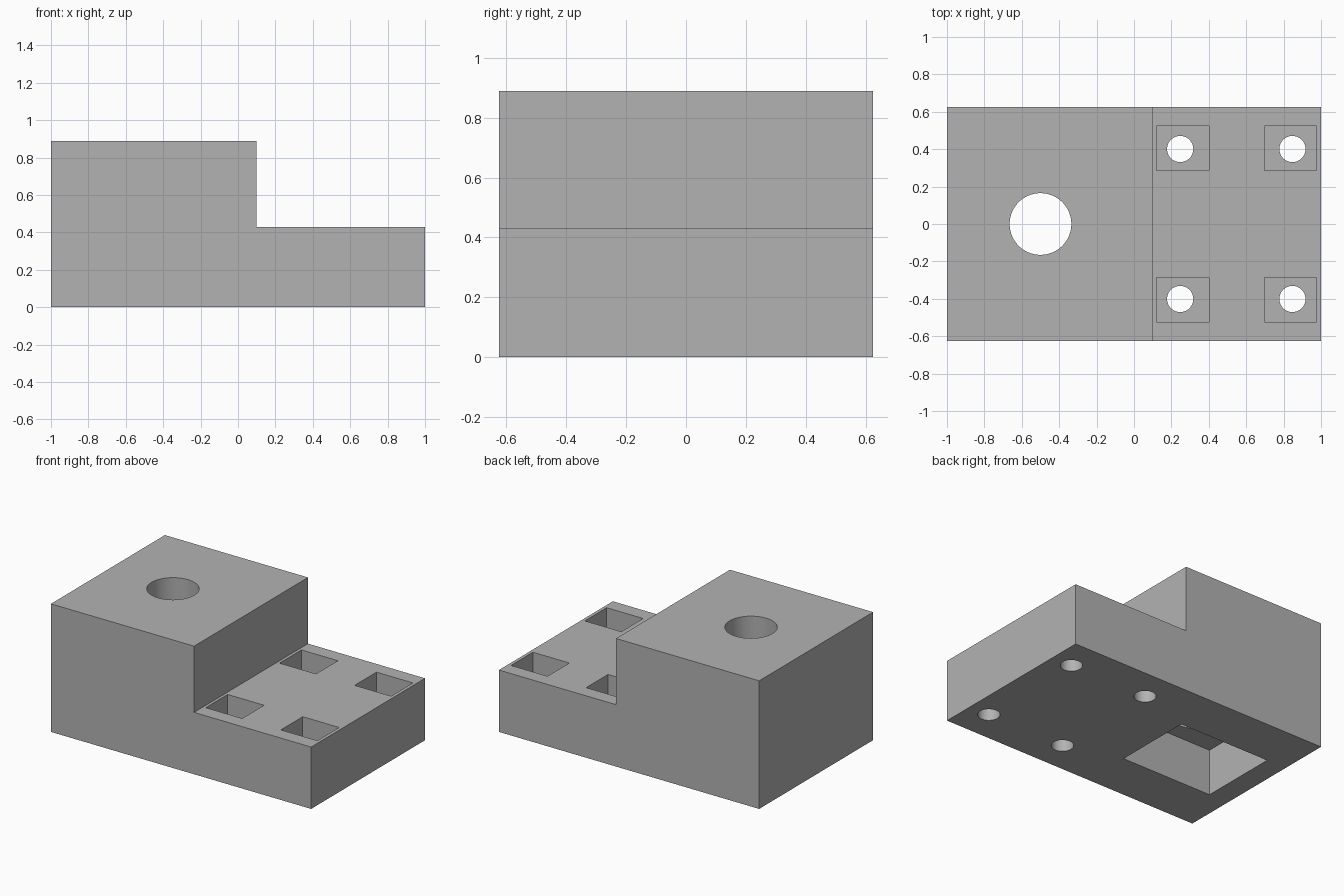
import bpy
import bmesh
from mathutils import Matrix, Vector

default_cube = bpy.data.objects.get("Cube")
if default_cube:
    bpy.data.objects.remove(default_cube, do_unlink=True)

DEPTH, HEIGHT, DECK, STEP_X = 1.25, 0.89, 0.43, 0.1

# Single grey material
grey = bpy.data.materials.new("plain grey")
grey.use_nodes = True
colour = (0.45, 0.45, 0.45, 1)
grey.diffuse_color = colour
grey.node_tree.nodes["Principled BSDF"].inputs["Base Color"].default_value = colour


def make_object(name, bm):
    bmesh.ops.recalc_face_normals(bm, faces=bm.faces)
    mesh = bpy.data.meshes.new(name)
    bm.to_mesh(mesh)
    bm.free()
    mesh.materials.append(grey)
    obj = bpy.data.objects.new(name, mesh)
    bpy.context.collection.objects.link(obj)
    return obj


def box_cutter(name, x, y, z, size):
    bm = bmesh.new()
    bmesh.ops.create_cube(bm, size=1, matrix=Matrix.LocRotScale(Vector((x, y, z)), None, Vector(size)))
    return make_object(name, bm)


def hole_cutter(name, x, y, radius, segments):
    bm = bmesh.new()
    bmesh.ops.create_cone(bm, cap_ends=True, segments=segments, radius1=radius,
                          radius2=radius, depth=3, matrix=Matrix.Translation((x, y, 0)))
    return make_object(name, bm)


# Stepped body: side profile extruded front to back
bm = bmesh.new()
profile = [(-1, 0), (1, 0), (1, DECK), (STEP_X, DECK), (STEP_X, HEIGHT), (-1, HEIGHT)]
side = bm.faces.new([bm.verts.new((x, -DEPTH / 2, z)) for x, z in profile])
extruded = bmesh.ops.extrude_face_region(bm, geom=[side])["geom"]
bmesh.ops.translate(bm, vec=(0, DEPTH, 0),
                    verts=[v for v in extruded if isinstance(v, bmesh.types.BMVert)])
body = make_object("stepped_block", bm)

# Underside cavity and the large hole above it
cutters = [box_cutter("underside_cavity", -0.5, 0, 0, (0.7, 0.56, 0.64)),
           hole_cutter("large_hole", -0.5, 0, 0.165, 64)]

# Four nut pockets sunk into the deck, each with a bolt hole through it
for pocket_x, hole_x in ((0.26, 0.247), (0.837, 0.847)):
    for y in (-0.405, 0.405):
        cutters.append(box_cutter("nut_pocket", pocket_x, y, DECK, (0.28, 0.24, 0.44)))
        cutters.append(hole_cutter("bolt_hole", hole_x, y * 0.99, 0.07, 40))

# Cut everything out of the body
bpy.context.view_layer.objects.active = body
for cutter in cutters:
    cutter.hide_render = True
    cut = body.modifiers.new("cut", "BOOLEAN")
    cut.operation = "DIFFERENCE"
    cut.solver = "EXACT"
    cut.object = cutter
    bpy.ops.object.modifier_apply(modifier=cut.name)
    bpy.data.objects.remove(cutter, do_unlink=True)

# Smooth hole walls, sharp edges elsewhere
for obj in bpy.context.selected_objects:
    obj.select_set(False)
body.select_set(True)
bpy.ops.object.shade_smooth_by_angle()
